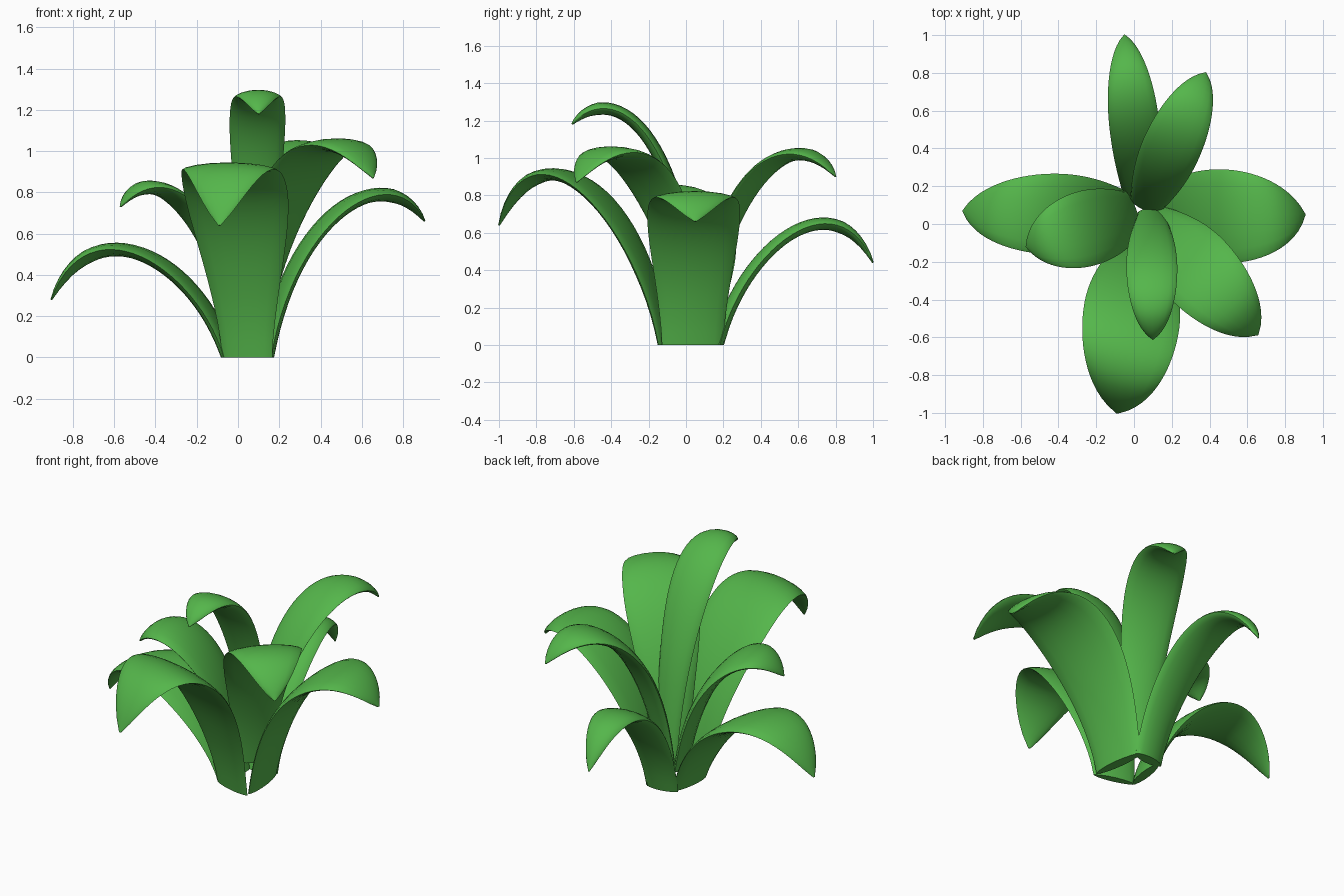
import bpy, bmesh, math
from mathutils import Vector, Matrix

if "Cube" in bpy.data.objects:
    bpy.data.objects.remove(bpy.data.objects["Cube"])

mat = bpy.data.materials.new("leaf_green")
mat.diffuse_color = (0.09, 0.47, 0.07, 1)
mat.use_nodes = True
mat.node_tree.nodes["Principled BSDF"].inputs["Base Color"].default_value = mat.diffuse_color

STEPS, SIDES, THICK, PEAK = 28, 16, 0.066, 0.48


def leaf_width(t, foot, width):
    """Swells from the foot to the widest point, then tapers to a tip."""
    if t < PEAK:
        return foot + (width - foot) * math.sin(math.pi / 2 * t / PEAK) ** 1.4
    u = (t - PEAK) / (1 - PEAK)
    return width * max(1 - u * u, 0.008) ** 0.76


def leaf(name, base, tip, z, foot, width, yaw=0):
    """Lens section swept along an arching curve; z = foot, two handles, tip."""
    b, e = Vector(base), Vector(tip)
    run = (e - b).length
    d = ((e - b) / run).to_3d()
    side = Matrix.Rotation(math.radians(yaw), 3, 'Z') @ Vector((-d.y, d.x, 0))
    xs = (0, 0.144 * run, 0.737 * run, run)
    bm = bmesh.new()
    rings = []
    for i in range(STEPS + 1):
        t = i / STEPS
        s = 1 - t
        w = (s**3, 3*s*s*t, 3*s*t*t, t**3)
        g = (s*s, 2*s*t, t*t)
        r = sum(k * x for k, x in zip(w, xs))
        h = sum(k * x for k, x in zip(w, z))
        dr = sum(g[k] * (xs[k+1] - xs[k]) for k in range(3))
        dh = sum(g[k] * (z[k+1] - z[k]) for k in range(3))
        tan = (d * dr + Vector((0, 0, dh))).normalized()
        nor = tan.cross(side).normalized()
        c = b.to_3d() + d * r + Vector((0, 0, h))
        hw = leaf_width(t, foot, width) / 2
        th = THICK / 2 * min(1, 0.1 + hw / (width * 0.4))
        ring = []
        for k in range(SIDES):
            a = 2 * math.pi * k / SIDES
            sn, cs = math.sin(a), math.cos(a)
            p = c + side * hw * cs + nor * th * sn * abs(sn) ** 0.3
            p.z = 0 if (i == 0 and z[0] == 0) else max(p.z, 0)
            ring.append(bm.verts.new(p))
        rings.append(ring)
    for lo, hi in zip(rings, rings[1:]):
        for k in range(SIDES):
            n = (k + 1) % SIDES
            bm.faces.new((lo[k], hi[k], hi[n], lo[n]))
    bm.faces.new(rings[0])
    bm.faces.new(rings[-1])
    bmesh.ops.recalc_face_normals(bm, faces=bm.faces)
    me = bpy.data.meshes.new(name)
    bm.to_mesh(me)
    bm.free()
    me.materials.append(mat)
    ob = bpy.data.objects.new(name, me)
    bpy.context.collection.objects.link(ob)
    bpy.context.view_layer.objects.active = ob
    ob.select_set(True)
    bpy.ops.object.shade_smooth_by_angle(angle=math.radians(60))
    ob.select_set(False)


# lower ring of leaves, standing on the ground
leaf("lower_leaf_left", (-.05, .04), (-.905, .07), (0, .44, .77, .28), .27, .43, -6)
leaf("lower_leaf_right", (.14, .035), (.905, .05), (0, .69, .98, .66), .33, .5, 6)
leaf("lower_leaf_front", (.045, -.115), (-.09, -1.0), (0, .77, 1.24, .64), .25, .52, -6)
leaf("lower_leaf_back", (.04, .17), (-.05, 1.0), (0, .51, .91, .44), .2, .265)
# upper leaves, growing from inside the ring
leaf("upper_leaf_left", (-.01, .05), (-.57, -.12), (.12, .72, .98, .73), .26, .4)
leaf("upper_leaf_right", (.08, .03), (.655, -.585), (.12, .98, 1.23, .87), .2, .42)
leaf("upper_leaf_front", (.09, .06), (.1, -.61), (.12, 1.27, 1.39, 1.18), .14, .27)
leaf("upper_leaf_back", (.06, .1), (.38, .8), (.12, .97, 1.19, .90), .18, .31)
